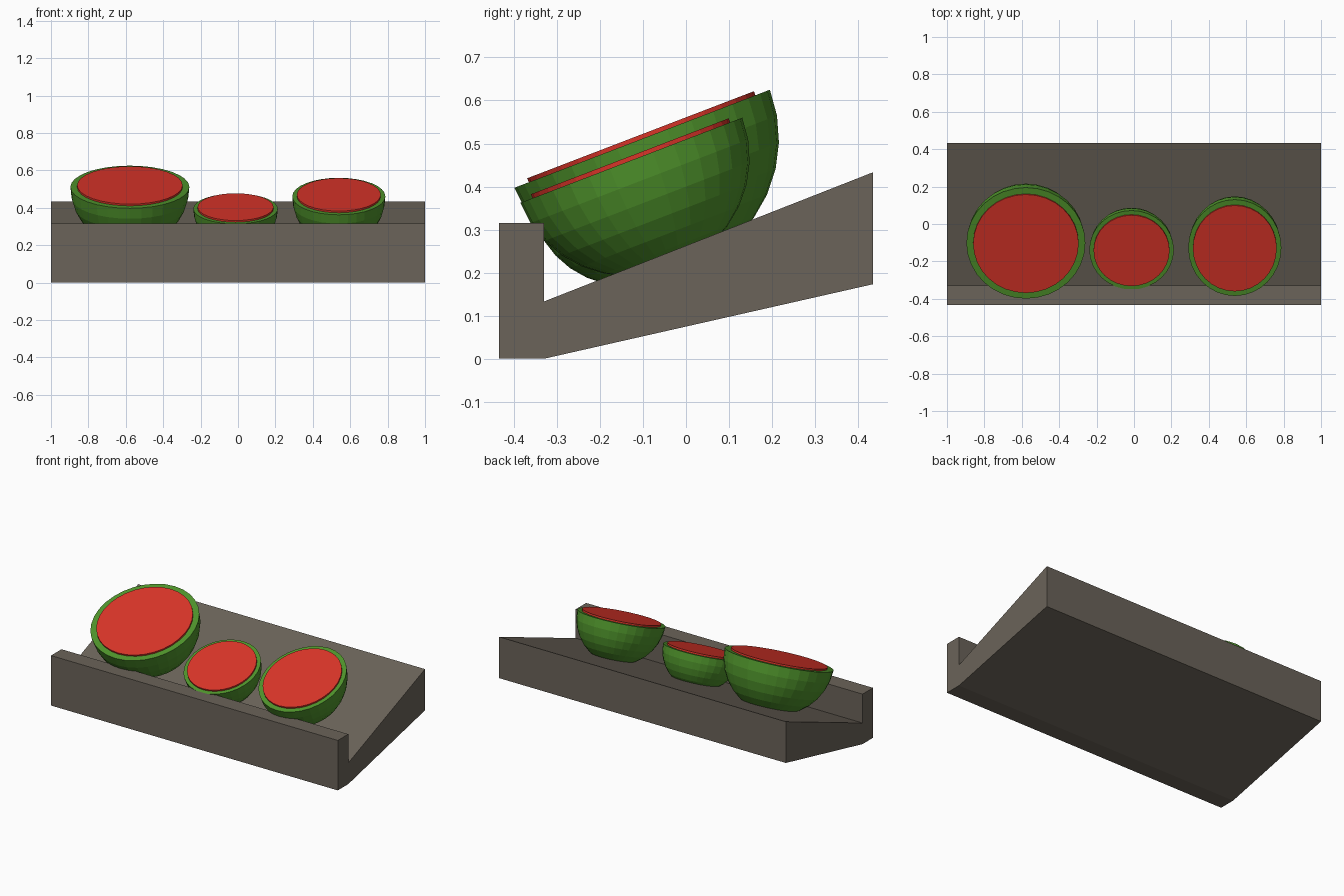
import bpy, bmesh, math
from mathutils import Matrix, Vector

if "Cube" in bpy.data.objects:
    bpy.data.objects.remove(bpy.data.objects["Cube"])

TILT = math.radians(21)


def material(name, color):
    m = bpy.data.materials.new(name)
    m.diffuse_color = (*color, 1)
    m.use_nodes = True
    m.node_tree.nodes["Principled BSDF"].inputs["Base Color"].default_value = m.diffuse_color
    return m


WOOD = material("shelf_wood", (0.145, 0.125, 0.10))
RIND = material("rind_green", (0.08, 0.30, 0.025))
FLESH = material("flesh_red", (0.70, 0.035, 0.022))


def finish(name, bm, mat):
    bmesh.ops.recalc_face_normals(bm, faces=bm.faces)
    mesh = bpy.data.meshes.new(name)
    bm.to_mesh(mesh)
    bm.free()
    mesh.materials.append(mat)
    obj = bpy.data.objects.new(name, mesh)
    bpy.context.collection.objects.link(obj)
    return obj


# Slanted display shelf with a front lip: side profile extruded along x
profile = [(-0.434, 0), (-0.33, 0), (0.434, 0.173), (0.434, 0.433),
           (-0.33, 0.133), (-0.33, 0.315), (-0.434, 0.315)]
bm = bmesh.new()
face = bm.faces.new([bm.verts.new((-1, y, z)) for y, z in profile])
side = bmesh.ops.extrude_face_region(bm, geom=[face])
bmesh.ops.translate(bm, vec=(2, 0, 0),
                    verts=[v for v in side["geom"] if isinstance(v, bmesh.types.BMVert)])
finish("display_shelf", bm, WOOD)


def half_melon(name, center, radii, flesh_radii):
    place = Matrix.Translation(center) @ Matrix.Rotation(TILT, 4, 'X')

    # Rind: lower half of a faceted sphere, closed by a flat rim
    bm = bmesh.new()
    bmesh.ops.create_uvsphere(bm, u_segments=32, v_segments=16, radius=1)
    bmesh.ops.delete(bm, geom=[v for v in bm.verts if v.co.z > 0.01], context='VERTS')
    bmesh.ops.holes_fill(bm, edges=[e for e in bm.edges if e.is_boundary], sides=0)
    bmesh.ops.scale(bm, vec=radii, verts=bm.verts)
    finish(name + "_rind", bm, RIND).matrix_world = place

    # Flesh: thin disc standing just above the rim
    bm = bmesh.new()
    bmesh.ops.create_cone(bm, cap_ends=True, segments=32, radius1=1, radius2=1, depth=0.02)
    bmesh.ops.scale(bm, vec=(*flesh_radii, 1), verts=bm.verts)
    finish(name + "_flesh", bm, FLESH).matrix_world = place


half_melon("large_melon", Vector((-0.578, -0.102, 0.511)), (0.318, 0.318, 0.318), (0.282, 0.282))
half_melon("small_melon", Vector((-0.013, -0.139, 0.395)), (0.226, 0.226, 0.226), (0.203, 0.203))
half_melon("medium_melon", Vector((0.539, -0.127, 0.461)), (0.249, 0.276, 0.268), (0.224, 0.246))
